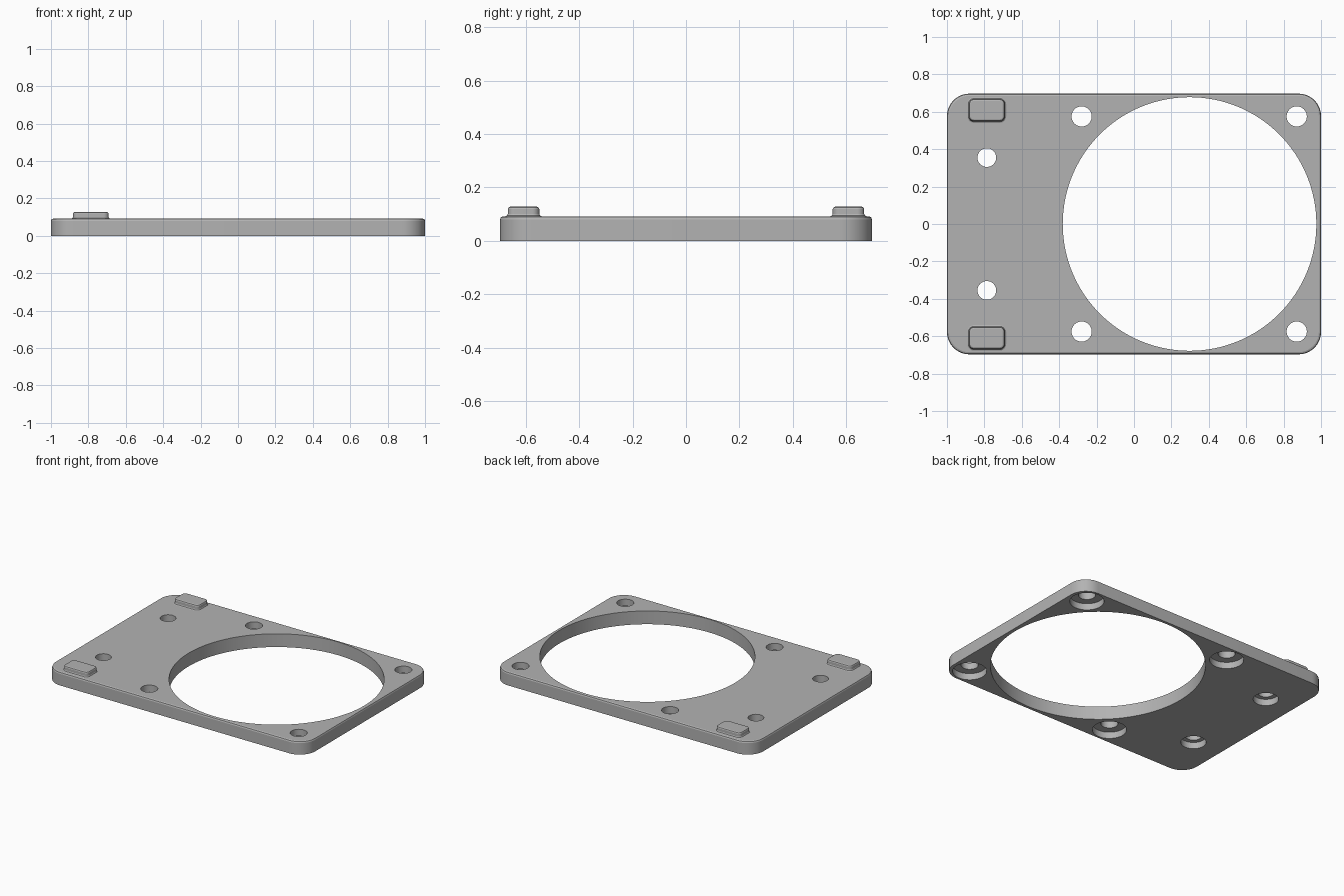
import bpy
import bmesh
from math import sin, cos, pi, radians

cube = bpy.data.objects.get("Cube")
if cube:
    bpy.data.objects.remove(cube, do_unlink=True)

grey = bpy.data.materials.new("plain grey")
grey.use_nodes = True
grey.diffuse_color = (0.45, 0.45, 0.45, 1)
grey.node_tree.nodes["Principled BSDF"].inputs["Base Color"].default_value = (0.45, 0.45, 0.45, 1)


def rounded_outline(hx, hy, r, steps=10):
    """Counter-clockwise points of a rounded rectangle."""
    pts = []
    for i, (sx, sy) in enumerate([(1, 1), (-1, 1), (-1, -1), (1, -1)]):
        for s in range(steps + 1):
            a = (i + s / steps) * pi / 2
            pts.append((sx * (hx - r) + r * cos(a), sy * (hy - r) + r * sin(a)))
    return pts


def circle_outline(r, count):
    return [(r * cos(2 * pi * i / count), r * sin(2 * pi * i / count)) for i in range(count)]


def loft(name, layers, location):
    """Closed solid through stacked (outline, height) layers."""
    bm = bmesh.new()
    rings = [[bm.verts.new((x, y, z)) for x, y in pts] for pts, z in layers]
    for low, high in zip(rings, rings[1:]):
        n = len(low)
        for i in range(n):
            j = (i + 1) % n
            bm.faces.new((low[i], low[j], high[j], high[i]))
    bm.faces.new(rings[0][::-1])
    bm.faces.new(rings[-1])
    mesh = bpy.data.meshes.new(name)
    bm.to_mesh(mesh)
    bm.free()
    mesh.materials.append(grey)
    obj = bpy.data.objects.new(name, mesh)
    obj.location = location
    bpy.context.collection.objects.link(obj)
    return obj


def rounded_solid(name, hx, hy, r, profile, location):
    """Rounded block whose outline shrinks by the (inset, height) profile."""
    layers = [(rounded_outline(hx - d, hy - d, r - d), z) for d, z in profile]
    return loft(name, layers, location)


TOP = 0.092

# Base plate with a rounded upper rim
plate = rounded_solid("base_plate", 1.0, 0.697, 0.12,
                      [(0, 0), (0, TOP - 0.012), (0.0035, TOP - 0.0035), (0.012, TOP)], (0, 0, 0))

# Cutters: large round opening and counterbored screw holes
cutters = [loft("opening_cutter", [(circle_outline(0.678, 128), z) for z in (-0.1, 0.2)], (0.297, 0, 0))]
for x, y, bore, head in [(-0.28, 0.575, 0.054, 0.108), (0.87, 0.575, 0.054, 0.108),
                         (-0.787, 0.355, 0.05, 0.08)]:
    for side in (1, -1):
        wide, narrow = circle_outline(head, 40), circle_outline(bore, 40)
        cutters.append(loft("screw_hole_cutter",
                            [(wide, -0.1), (wide, 0.045), (narrow, 0.045), (narrow, 0.2)],
                            (x, y * side, 0)))

for cutter in cutters:
    cutter.hide_render = True
    mod = plate.modifiers.new("cut", 'BOOLEAN')
    mod.operation = 'DIFFERENCE'
    mod.solver = 'EXACT'
    mod.object = cutter
bpy.context.view_layer.update()
cut_mesh = bpy.data.meshes.new_from_object(plate.evaluated_get(bpy.context.evaluated_depsgraph_get()))
plate.modifiers.clear()
plate.data = cut_mesh
for cutter in cutters:
    bpy.data.objects.remove(cutter, do_unlink=True)

# Raised locating pads with a flared foot and rounded top
pads = []
for name, side in (("back_pad", 1), ("front_pad", -1)):
    pads.append(rounded_solid(name, 0.104, 0.068, 0.035,
                              [(0, TOP - 0.01), (0, TOP), (0.006, TOP + 0.003), (0.009, TOP + 0.009),
                               (0.009, 0.119), (0.012, 0.125), (0.019, 0.128)],
                              (-0.787, 0.609 * side, 0)))

# Smooth the round walls, keep the rims crisp
bpy.ops.object.select_all(action='DESELECT')
for obj in [plate] + pads:
    obj.select_set(True)
bpy.context.view_layer.objects.active = plate
bpy.ops.object.shade_smooth_by_angle(angle=radians(20))
